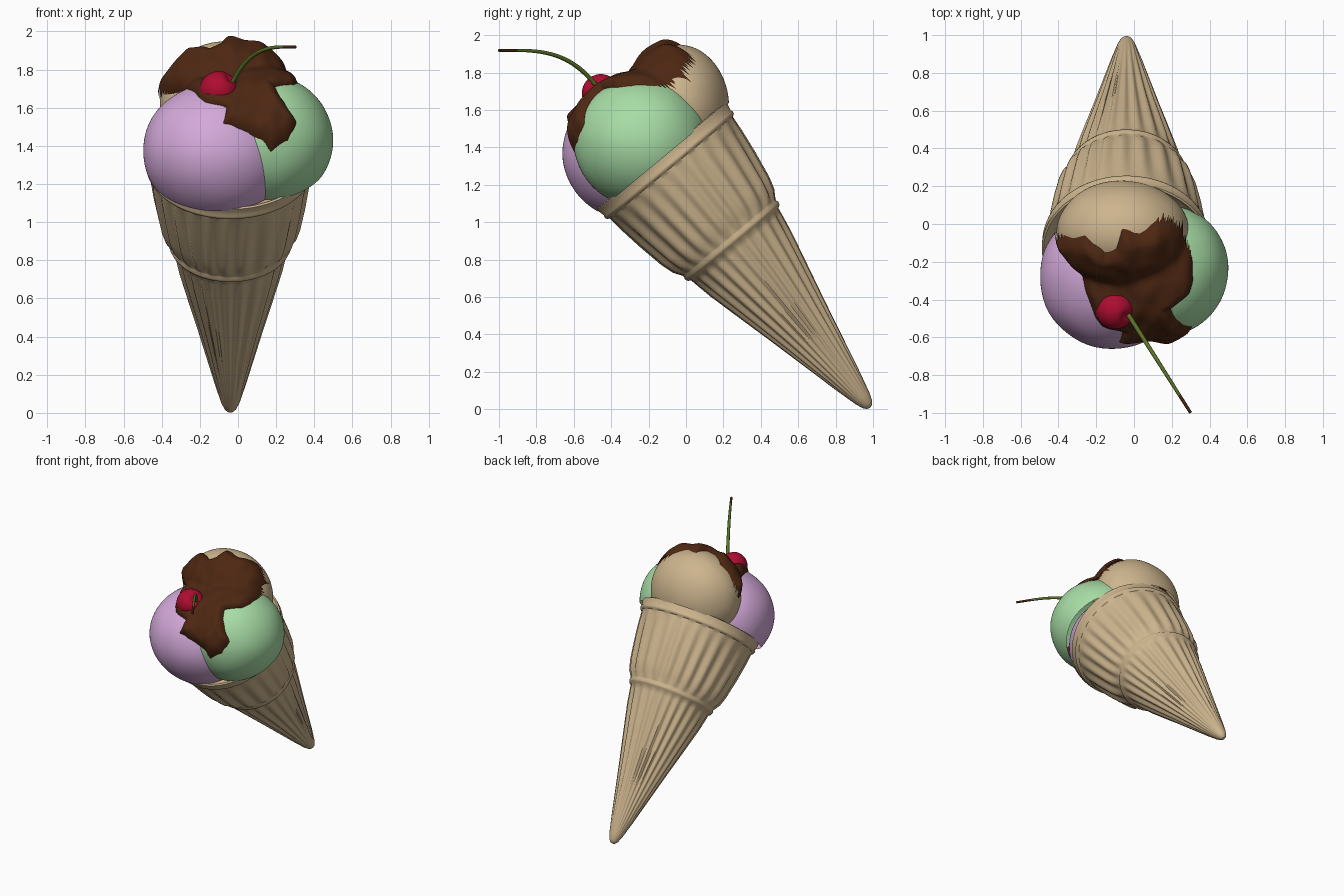
import bpy, bmesh, math
from mathutils import Vector, Matrix, noise

if "Cube" in bpy.data.objects:
    bpy.data.objects.remove(bpy.data.objects["Cube"])

def material(name, rgb):
    m = bpy.data.materials.new(name)
    m.diffuse_color = (*rgb, 1)
    m.use_nodes = True
    m.node_tree.nodes["Principled BSDF"].inputs["Base Color"].default_value = m.diffuse_color
    return m

WAFER = material("wafer_tan", (0.61, 0.46, 0.27))
PINK = material("berry_pink", (0.66, 0.40, 0.70))
GREEN = material("mint_green", (0.39, 0.72, 0.38))
SAUCE = material("chocolate_brown", (0.075, 0.02, 0.006))
RED = material("cherry_red", (0.42, 0.004, 0.03))
STEM = material("stem_green", (0.10, 0.17, 0.02))
BARK = material("stem_end_brown", (0.06, 0.02, 0.008))

def finish(bm, name, mat, angle=50):
    me = bpy.data.meshes.new(name)
    bm.to_mesh(me)
    bm.free()
    me.materials.append(mat)
    ob = bpy.data.objects.new(name, me)
    bpy.context.collection.objects.link(ob)
    bpy.ops.object.select_all(action='DESELECT')
    ob.select_set(True)
    bpy.context.view_layer.objects.active = ob
    bpy.ops.object.shade_smooth_by_angle(angle=math.radians(angle))
    return ob

# Leaning cone frame: local z runs from the tip to the rim
TIP = Vector((-0.04, 0.985, 0.008))
AXIS = Vector((0, -0.638, 0.770))
FRAME = Matrix(((1, 0, 0, TIP.x), (0, 0.770, -0.638, TIP.y),
                (0, 0.638, 0.770, TIP.z), (0, 0, 0, 1)))
LENGTH = 1.747

# Fluted wafer cone: (distance from tip, radius, flute depth)
profile = [(0, 0.001, 0), (0.006, 0.018, 0), (0.025, 0.033, 0), (0.07, 0.05, 0),
           (0.2, 0.082, 0.002), (0.4, 0.127, 0.005), (0.6, 0.173, 0.007),
           (0.8, 0.222, 0.008), (1.0, 0.27, 0.009), (1.10, 0.292, 0.006),
           (1.135, 0.302, 0.001), (1.145, 0.319, 0), (1.16, 0.325, 0), (1.175, 0.32, 0),
           (1.185, 0.322, 0.002), (1.23, 0.345, 0.009), (1.3, 0.364, 0.011),
           (1.45, 0.392, 0.010), (1.58, 0.413, 0.007), (1.65, 0.424, 0.002),
           (1.668, 0.427, 0), (1.675, 0.441, 0), (1.69, 0.445, 0), (1.70, 0.440, 0),
           (1.735, 0.448, 0), (LENGTH, 0.448, 0), (1.752, 0.438, 0),
           (1.742, 0.425, 0), (1.725, 0.40, 0), (1.725, 0.001, 0)]
SEG, FLUTES = 168, 24
bm = bmesh.new()
rings = []
for h, r, f in profile:
    ring = []
    for i in range(SEG):
        a = 2 * math.pi * i / SEG
        rr = r + f * math.cos(FLUTES * a + 1.5 * math.sin(3 * a))
        ring.append(bm.verts.new(FRAME @ Vector((rr * math.cos(a), rr * math.sin(a), h))))
    rings.append(ring)
for lo, hi in zip(rings, rings[1:]):
    for i in range(SEG):
        j = (i + 1) % SEG
        bm.faces.new((lo[i], lo[j], hi[j], hi[i]))
finish(bm, "wafer_cone", WAFER)

# Three scoops, cut off flat at the rim plane: centre, radii
SCOOPS = [("berry_scoop", PINK, Vector((-0.11, -0.28, 1.37)), Vector((0.39, 0.38, 0.36))),
          ("mint_scoop", GREEN, Vector((0.14, -0.24, 1.43)), Vector((0.36, 0.36, 0.345))),
          ("vanilla_scoop", WAFER, Vector((-0.06, -0.04, 1.62)), Vector((0.35, 0.27, 0.33)))]
for name, mat, c, r in SCOOPS:
    bm = bmesh.new()
    bmesh.ops.create_icosphere(bm, subdivisions=6, radius=1)
    for v in bm.verts:
        bump = 1 + 0.012 * noise.noise(v.co * 1.8 + c * 7)
        v.co = c + Vector((v.co.x * r.x, v.co.y * r.y, v.co.z * r.z)) * bump
    bmesh.ops.bisect_plane(bm, geom=bm.verts[:] + bm.edges[:] + bm.faces[:],
                           plane_co=TIP + AXIS * (LENGTH - 0.01), plane_no=AXIS,
                           clear_inner=True)
    finish(bm, name, mat)

# Sauce outline seen from front-above: (x, y + z)
OUTLINE = [(-.42, 1.64), (-.34, 1.74), (-.26, 1.83), (-.20, 1.78), (-.15, 1.74), (-.09, 1.80),
           (-.06, 1.91), (0, 1.89), (.07, 1.89), (.13, 1.92), (.2, 1.88), (.26, 1.78),
           (.26, 1.69), (.3, 1.58), (.31, 1.44), (.29, 1.36), (.18, 1.27), (.22, 1.14),
           (.3, .98), (.26, .855), (.17, .79), (.09, .866), (-.07, .9), (-.05, 1.04),
           (-.17, 1.1), (-.23, 1.27), (-.27, 1.43), (-.34, 1.49), (-.41, 1.57)]

def signed_distance(x, s):
    """Distance to the outline, positive inside (s scaled to true length)."""
    k = math.sqrt(0.5)
    p, best, inside = Vector((x, s * k)), 9.0, False
    for (ax, ay), (bx, by) in zip(OUTLINE, OUTLINE[1:] + OUTLINE[:1]):
        a, b = Vector((ax, ay * k)), Vector((bx, by * k))
        d = b - a
        t = max(0, min(1, (p - a).dot(d) / d.dot(d)))
        best = min(best, (p - a - d * t).length)
        if (a.y > p.y) != (b.y > p.y) and p.x < a.x + (p.y - a.y) / d.y * d.x:
            inside = not inside
    return best if inside else -best

def drape(x, s, off):
    """Point of the scoops, swollen by off, hit by a ray from front-above."""
    o = Vector((x, s / 2, s / 2))
    n = Vector((0, -math.sqrt(.5), math.sqrt(.5)))
    hits = []
    for _, _, c, r in SCOOPS:
        q = [(o[i] - c[i]) / (r[i] + off) for i in range(3)]
        m = [n[i] / (r[i] + off) for i in range(3)]
        A = sum(v * v for v in m)
        B = sum(u * v for u, v in zip(q, m))
        C = sum(v * v for v in q) - 1
        disc = B * B - A * C
        if disc >= 0:
            hits.append((-B + math.sqrt(disc)) / A)
    if not hits:
        return None
    top = max(hits)
    top += math.log(sum(math.exp(60 * (h - top)) for h in hits)) / 60
    return o + n * top

# Chocolate sauce draped over the scoops, thinning into them at its edge
bm = bmesh.new()
grid = {}
NX, NS = 100, 130
for i in range(NX):
    for j in range(NS):
        x, s = -0.47 + 0.83 * i / (NX - 1), 0.74 + 1.25 * j / (NS - 1)
        wob = noise.noise(Vector((x * 14, s * 9, 2.0)))
        d = signed_distance(x, s) + 0.010 * wob - 0.008
        if d < -0.035:
            continue
        u = max(0, min(1, (d + 0.02) / 0.06))
        off = -0.03 + 0.068 * math.sqrt(u * (2 - u))
        off += u * 0.014 * noise.noise(Vector((x * 13, s * 6, 5.0)))
        p = drape(x, s, off)
        if p:
            grid[i, j] = bm.verts.new(p)
for i, j in list(grid):
    quad = [grid.get(k) for k in ((i, j), (i + 1, j), (i + 1, j + 1), (i, j + 1))]
    if all(quad):
        bm.faces.new(quad)
finish(bm, "chocolate_sauce", SAUCE, 80)

# Cherry with a dimple where the stem enters
CHERRY = Vector((-0.10, -0.455, 1.69))
STEM_DIR = Vector((0.55, -0.35, 0.6)).normalized()
bm = bmesh.new()
bmesh.ops.create_icosphere(bm, subdivisions=4, radius=1)
for v in bm.verts:
    ang = v.co.normalized().angle(STEM_DIR)
    v.co = CHERRY + v.co * 0.102 * (1 - 0.2 * math.exp(-(ang / 0.3) ** 2))
finish(bm, "cherry", RED)

# Curved cherry stem with a brown end
def stem_part(name, mat, t0, t1, r0, r1, steps):
    cu = bpy.data.curves.new(name, 'CURVE')
    cu.dimensions = '3D'
    cu.bevel_depth = 0.011
    cu.bevel_resolution = 3
    cu.use_fill_caps = True
    sp = cu.splines.new('POLY')
    sp.points.add(steps)
    for k, pt in enumerate(sp.points):
        t = t0 + (t1 - t0) * k / steps
        z = 1.73 + 0.19 * (1 - (1 - t) ** 3.5) - 0.005 * max(0, t - 0.7)
        pt.co = (-0.03 + 0.33 * t, -0.48 - 0.52 * t, z, 1)
        pt.radius = r0 + (r1 - r0) * k / steps
    cu.materials.append(mat)
    bpy.context.collection.objects.link(bpy.data.objects.new(name, cu))

stem_part("cherry_stem", STEM, -0.04, 0.82, 1.15, 0.8, 24)
stem_part("cherry_stem_end", BARK, 0.82, 1.0, 0.8, 0.75, 6)
